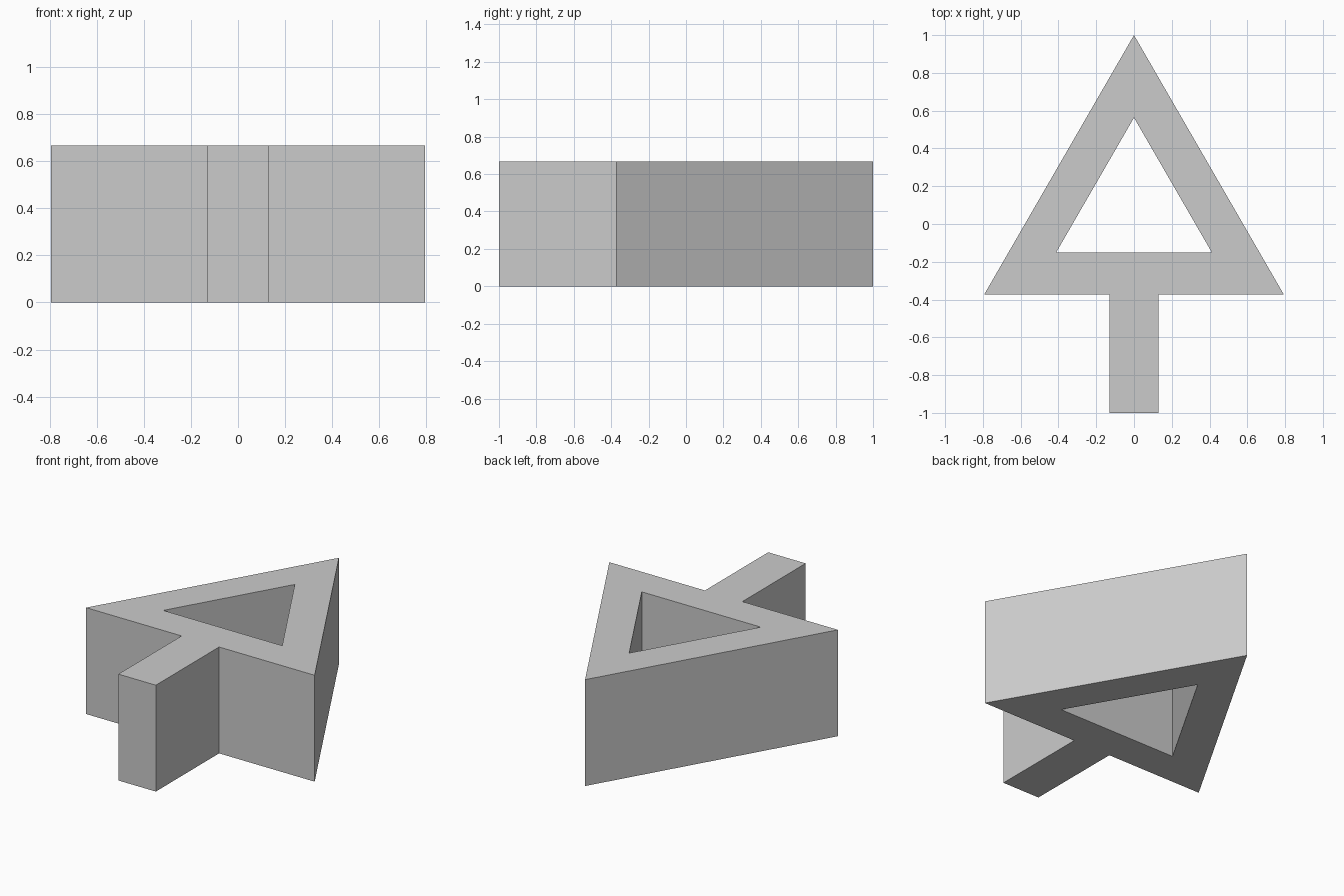
import bpy
import bmesh

cube = bpy.data.objects.get("Cube")
if cube:
    bpy.data.objects.remove(cube, do_unlink=True)

HEIGHT = 0.667

# Material
grey = bpy.data.materials.new("plain grey")
grey.use_nodes = True
colour = (0.6, 0.6, 0.6, 1)
grey.diffuse_color = colour
grey.node_tree.nodes["Principled BSDF"].inputs["Base Color"].default_value = colour


def mirrored(half):
    """Close a right-hand half profile, given from the tip down, across x = 0."""
    return half + [(-x, y) for x, y in reversed(half) if x > 0]


# Outline of the arrowhead with its shaft, and the triangular opening
outline = mirrored([(0, 1), (0.793, -0.373), (0.13, -0.373), (0.13, -1)])
opening = mirrored([(0, 0.563), (0.413, -0.152)])

# Flat plate filled between the two loops
bm = bmesh.new()
edges = []
for loop in (outline, opening):
    verts = [bm.verts.new((x, y, 0)) for x, y in loop]
    edges += [bm.edges.new((v, verts[i - 1])) for i, v in enumerate(verts)]
bmesh.ops.triangle_fill(bm, edges=edges, use_beauty=True, normal=(0, 0, 1))
bm.normal_update()
bmesh.ops.reverse_faces(bm, faces=[f for f in bm.faces if f.normal.z < 0])

mesh = bpy.data.meshes.new("hollow_arrow")
bm.to_mesh(mesh)
bm.free()
mesh.materials.append(grey)
arrow = bpy.data.objects.new("hollow_arrow", mesh)
bpy.context.collection.objects.link(arrow)

# Raise the plate to its full height
solid = arrow.modifiers.new("height", "SOLIDIFY")
solid.thickness = HEIGHT
solid.offset = 1
